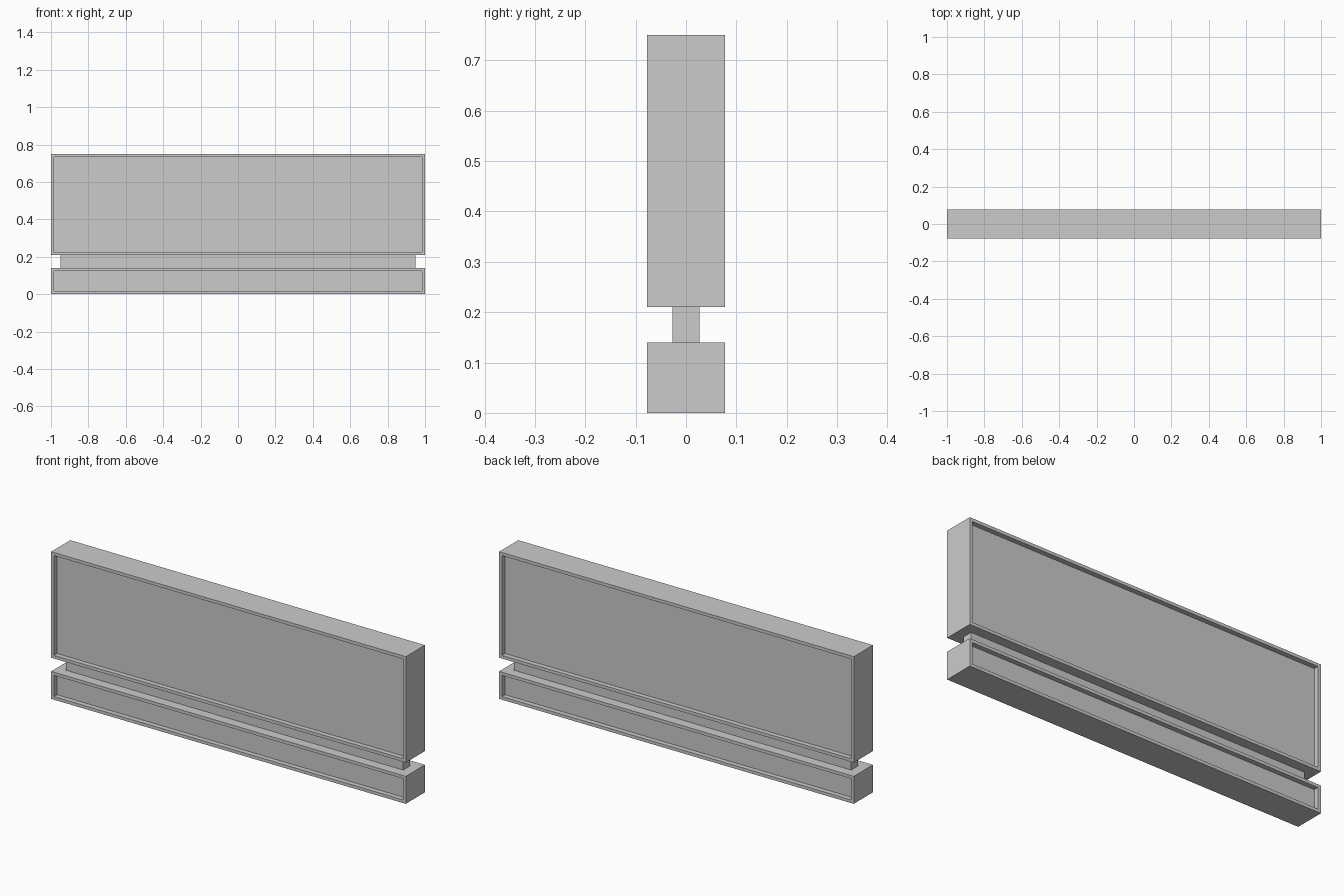
import bpy, bmesh
from mathutils import Matrix, Vector

if "Cube" in bpy.data.objects:
    bpy.data.objects.remove(bpy.data.objects["Cube"])


def block(name, width, depth, z0, z1, border=0.0, recess=0.0):
    """Box between two heights, with optional framed recesses on front and back."""
    bm = bmesh.new()
    size = Matrix.Diagonal((width, depth, z1 - z0, 1))
    bmesh.ops.create_cube(bm, size=1, matrix=Matrix.Translation((0, 0, (z0 + z1) / 2)) @ size)
    bm.normal_update()
    if recess:
        for face in [f for f in bm.faces if abs(f.normal.y) > 0.9]:
            inward = -recess if face.normal.y > 0 else recess
            bmesh.ops.inset_region(bm, faces=[face], thickness=border, use_even_offset=True)
            floor = bmesh.ops.extrude_discrete_faces(bm, faces=[face])["faces"][0]
            bmesh.ops.translate(bm, verts=floor.verts, vec=Vector((0, inward, 0)))
    bmesh.ops.recalc_face_normals(bm, faces=bm.faces)
    mesh = bpy.data.meshes.new(name)
    bm.to_mesh(mesh)
    bm.free()
    obj = bpy.data.objects.new(name, mesh)
    bpy.context.collection.objects.link(obj)
    return obj


# Low plinth with recessed long faces
block("base_panel", 2.0, 0.154, 0.0, 0.14, 0.016, 0.025)
# Narrow connecting strip
block("neck", 1.9, 0.054, 0.14, 0.21)
# Tall sign board with recessed long faces
block("sign_panel", 2.0, 0.154, 0.21, 0.75, 0.016, 0.025)
